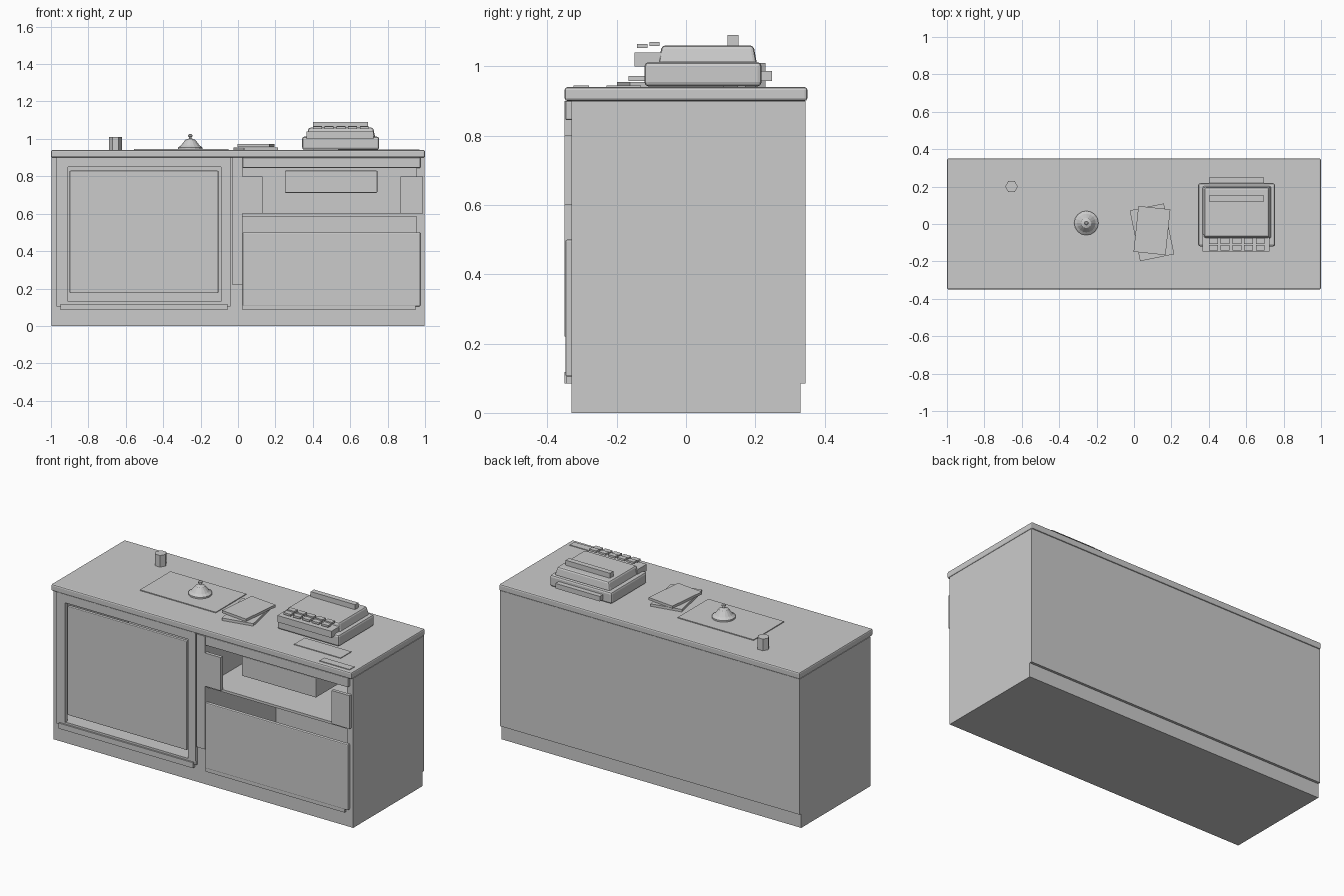
import bpy, bmesh, math
from mathutils import Matrix

if "Cube" in bpy.data.objects:
    bpy.data.objects.remove(bpy.data.objects["Cube"])

grey = bpy.data.materials.new("plain_grey")
grey.diffuse_color = (0.6, 0.6, 0.6, 1)
grey.use_nodes = True
grey.node_tree.nodes["Principled BSDF"].inputs["Base Color"].default_value = grey.diffuse_color


def finish(name, bm, bevel=0.0):
    mesh = bpy.data.meshes.new(name)
    bm.to_mesh(mesh)
    bm.free()
    mesh.materials.append(grey)
    ob = bpy.data.objects.new(name, mesh)
    bpy.context.collection.objects.link(ob)
    if bevel:
        mod = ob.modifiers.new("bevel", 'BEVEL')
        mod.width = bevel
        mod.segments = 2
    return ob


def box(name, x, y, z, bevel=0.0, turn=0.0, taper=1.0):
    """Box from (min, max) pairs, optionally turned about z and narrowed at the top."""
    bm = bmesh.new()
    bmesh.ops.create_cube(bm, size=1)
    for v in bm.verts:
        k = taper if v.co.z > 0 else 1
        v.co.x *= (x[1] - x[0]) * k
        v.co.y *= (y[1] - y[0]) * k
        v.co.z *= z[1] - z[0]
    bm.transform(Matrix.Rotation(math.radians(turn), 4, 'Z'))
    centre = [(a + b) / 2 for a, b in (x, y, z)]
    bm.transform(Matrix.Translation(centre))
    return finish(name, bm, bevel)


def lathe(name, cx, cy, profile, sides):
    """Revolve (radius, height) points about a vertical axis."""
    bm = bmesh.new()
    rings = [[bm.verts.new((cx + r * math.cos(2 * math.pi * i / sides),
                            cy + r * math.sin(2 * math.pi * i / sides), z))
              for i in range(sides)] for r, z in profile]
    for low, high in zip(rings, rings[1:]):
        for i in range(sides):
            j = (i + 1) % sides
            bm.faces.new((low[i], low[j], high[j], high[i]))
    bm.faces.new(rings[-1])
    bm.faces.new(rings[0][::-1])
    return finish(name, bm)


# Cabinet carcass, hollow behind both front openings
box("plinth", (-.998, .998), (-.33, .33), (0, .085))
box("cabinet_floor", (-.998, .998), (-.33, .345), (.085, .12))
for side, s in (("left", -1), ("right", 1)):
    box(side + "_side", sorted((s * .998, s * .955)), (-.33, .345), (.12, .9))
box("back_board", (-.955, .955), (.325, .345), (.12, .9))
box("carcass_top", (-.955, .955), (-.33, .325), (.87, .9))
box("divider", (-.09, .025), (-.33, .325), (.12, .87))
box("countertop", (-1, 1), (-.35, .35), (.9, .94), bevel=.008)

# Left bay: proud frame with a sliding door set inside it
box("left_frame_stile", (-.97, -.91), (-.345, -.32), (.13, .87))
box("left_frame_inner_stile", (-.09, -.04), (-.345, -.32), (.13, .87))
box("left_frame_head", (-.97, -.04), (-.345, -.32), (.85, .9))
box("left_bottom_rail", (-.95, -.055), (-.35, -.33), (.085, .118))
box("left_frame_sill", (-.97, -.04), (-.34, -.32), (.105, .13))
box("left_bay_floor", (-.955, -.09), (-.32, .325), (.115, .13))
box("sliding_door", (-.9, -.105), (-.338, -.318), (.175, .83), bevel=.004)

# Centre strip between the bays
box("centre_strip", (-.03, .025), (-.35, -.33), (.22, .9))

# Right bay: head rail, hanging box, shelf and large drawer front
box("right_head_rail", (.025, .975), (-.348, -.325), (.845, .9), bevel=.004)
box("right_bottom_rail", (.025, .95), (-.345, -.33), (.085, .11))
box("hanging_box", (.25, .745), (-.322, .1), (.712, .83), bevel=.004)
box("shelf", (.025, .955), (-.33, .325), (.585, .6))
box("large_drawer_front", (.025, .975), (-.348, -.325), (.105, .5), bevel=.005)
for side, x in (("left", .01), ("right", .868)):
    box(side + "_front_plate", (x, x + .12), (-.35, -.33), (.6, .8))

# Small things on the counter
lathe("pen_cup", -.655, .2, [(.034, .94), (.034, 1.01)], 6)
box("desk_mat", (-.555, -.05), (-.14, .15), (.938, .945))
lathe("bell", -.255, .005, [(.065, .942), (.065, .954), (.05, .965), (.027, .995),
                            (.012, 1.0), (.007, 1.003), (.007, 1.01), (.012, 1.013),
                            (.012, 1.02), (.006, 1.025)], 16)
box("lower_folder", (.003, .189), (-.183, .094), (.94, .955), turn=11.6)
box("upper_folder", (.01, .182), (-.158, .088), (.957, .972), turn=-6)
box("long_slip", (.535, .845), (-.23, -.13), (.938, .944))
box("short_slip", (.77, .97), (-.325, -.28), (.938, .944))

# Desk machine with keyboard, top bar and back plate
box("machine_base", (.343, .755), (-.12, .218), (.942, 1.012), bevel=.012)
box("machine_top", (.365, .735), (-.08, .205), (1.005, 1.06), bevel=.01, taper=.93)
box("keyboard_tray", (.365, .725), (-.148, -.055), (1.0, 1.04))
for row, (y, z) in enumerate(((-.126, 1.053), (-.091, 1.058))):
    for col in range(5):
        x = .55 + (col - 2) * .0625
        box(f"key_{row + 1}_{col + 1}", (x - .024, x + .024), (y - .015, y + .015), (z, z + .012))
box("machine_top_bar", (.4, .695), (.12, .152), (1.055, 1.09))
box("back_plate", (.4, .695), (.215, .248), (.957, .987))
